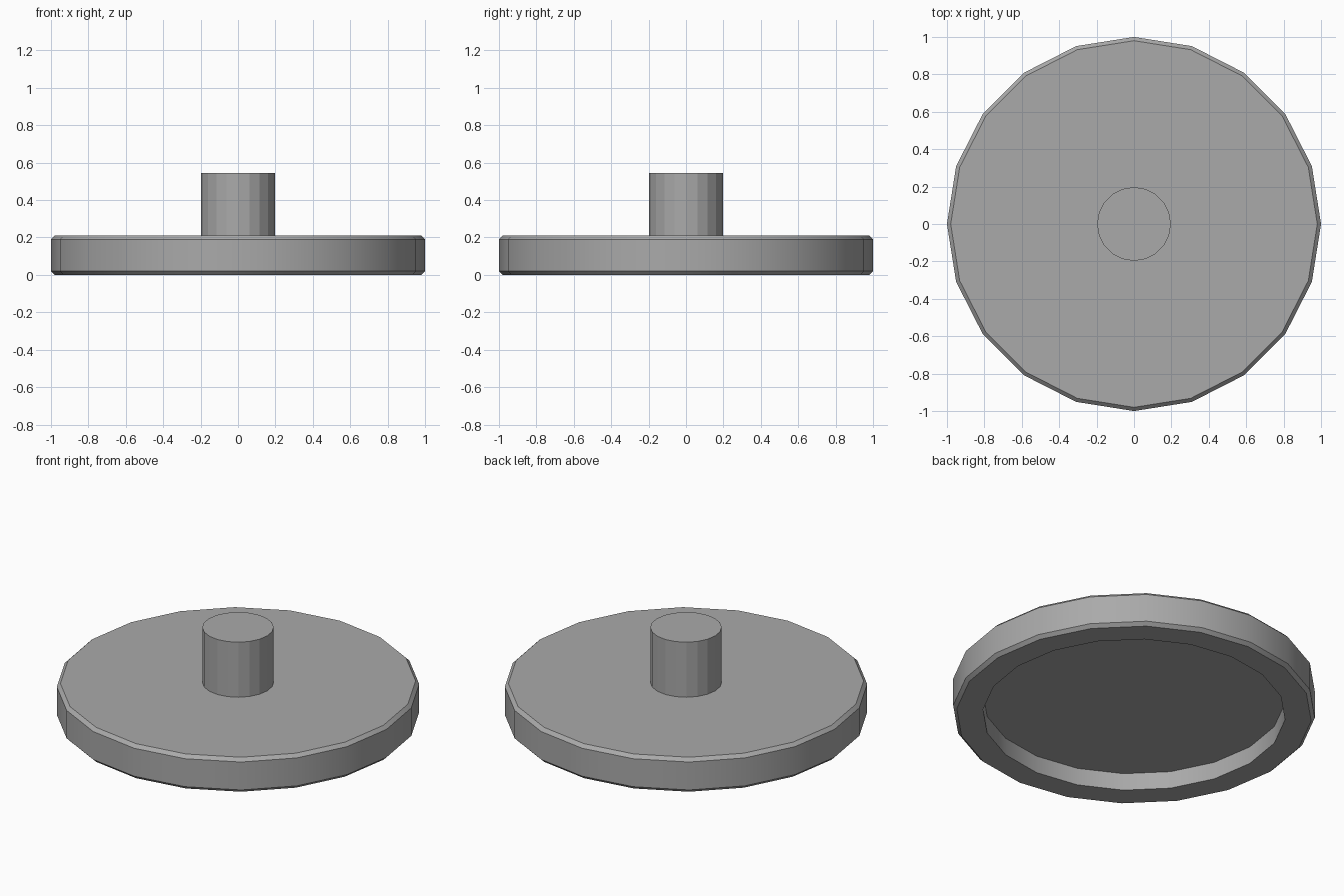
import bpy
import bmesh
from math import cos, sin, tau, radians

SIDES = 20

cube = bpy.data.objects.get("Cube")
if cube:
    bpy.data.objects.remove(cube, do_unlink=True)

grey = bpy.data.materials.new("plain_grey")
grey.use_nodes = True
colour = (0.4, 0.4, 0.4, 1)
grey.diffuse_color = colour
grey.node_tree.nodes["Principled BSDF"].inputs["Base Color"].default_value = colour


def lathe(name, profile, cap_start=True):
    """Turn a (radius, height) profile around z, capping its ends."""
    bm = bmesh.new()
    rings = [[bm.verts.new((r * cos(tau * i / SIDES), r * sin(tau * i / SIDES), z))
              for i in range(SIDES)] for r, z in profile]
    for a, b in zip(rings, rings[1:]):
        for i in range(SIDES):
            j = (i + 1) % SIDES
            bm.faces.new((a[i], a[j], b[j], b[i]))
    if cap_start:
        bm.faces.new(rings[0][::-1])
    bm.faces.new(rings[-1])
    bmesh.ops.recalc_face_normals(bm, faces=bm.faces)
    mesh = bpy.data.meshes.new(name)
    bm.to_mesh(mesh)
    bm.free()
    mesh.materials.append(grey)
    obj = bpy.data.objects.new(name, mesh)
    bpy.context.collection.objects.link(obj)
    return obj


# Disc: recess floor, recess wall, bottom lip, chamfered rim, top
disc = lathe("disc", [(0.835, 0.105), (0.835, 0), (0.98, 0),
                      (1, 0.02), (1, 0.19), (0.98, 0.21)])

# Stem standing on the disc
stem = lathe("stem", [(0.197, 0.21), (0.197, 0.545)], cap_start=False)

# Smooth the round rim, keep chamfers crisp; the stem stays faceted
bpy.ops.object.select_all(action='DESELECT')
disc.select_set(True)
bpy.context.view_layer.objects.active = disc
bpy.ops.object.shade_smooth_by_angle(angle=radians(30))
